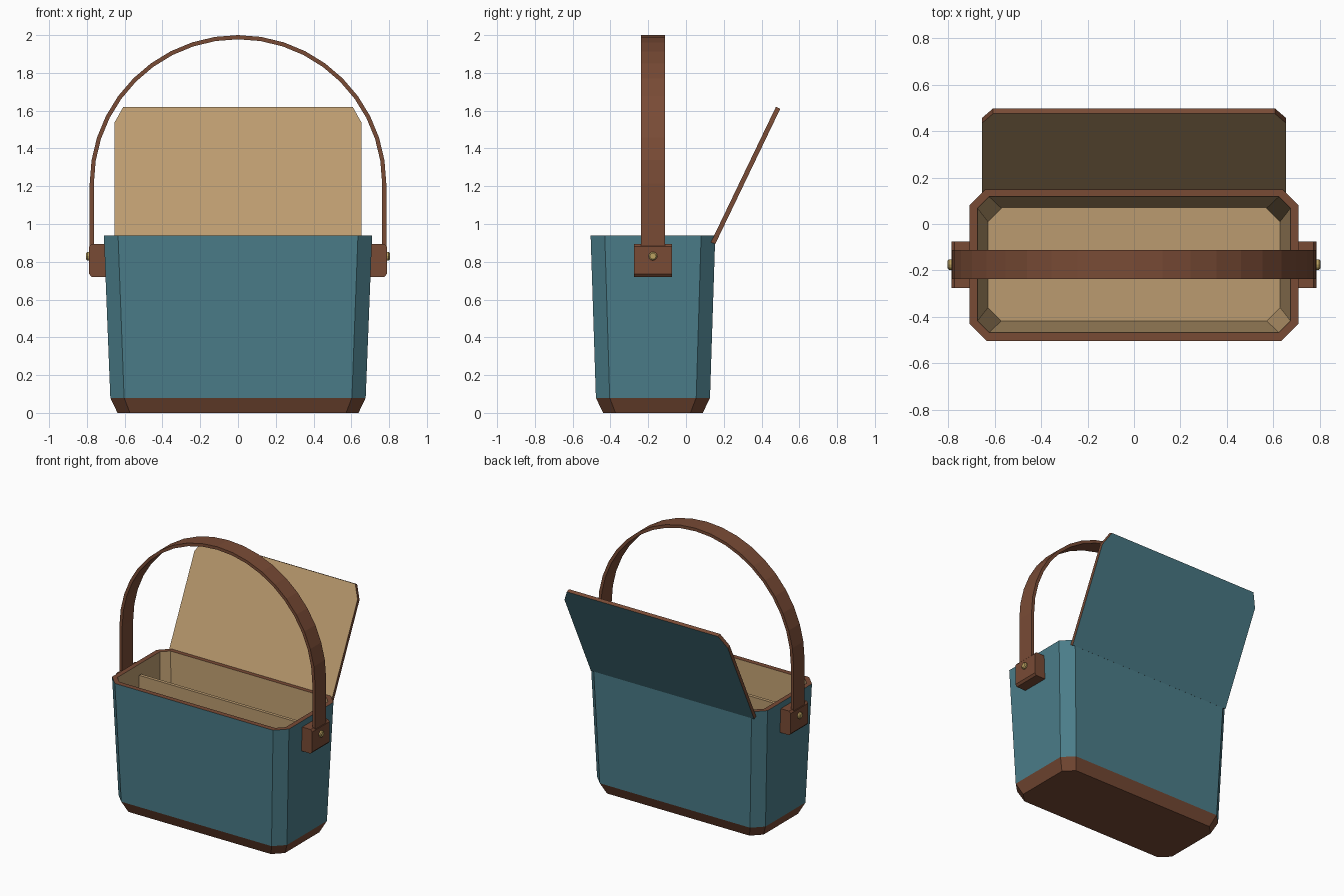
import bpy, bmesh, math
from mathutils import Vector

if "Cube" in bpy.data.objects:
    bpy.data.objects.remove(bpy.data.objects["Cube"])

CY = -0.175  # centre line of the basket in y


def material(name, rgb):
    m = bpy.data.materials.new(name)
    m.diffuse_color = (*rgb, 1)
    m.use_nodes = True
    m.node_tree.nodes["Principled BSDF"].inputs["Base Color"].default_value = m.diffuse_color
    return m


TEAL = material("teal_cloth", (0.07, 0.205, 0.25))
BROWN = material("brown_leather", (0.19, 0.07, 0.036))
TAN = material("tan_lining", (0.5, 0.33, 0.16))
BRASS = material("brass", (0.5, 0.36, 0.12))


def loft(name, rings, mats):
    """Skin a list of point rings; mats = [first cap, band 1, ..., last cap]."""
    bm = bmesh.new()
    slots = list(dict.fromkeys(mats))
    vs = [[bm.verts.new(p) for p in r] for r in rings]
    n = len(vs[0])
    bm.faces.new(vs[0][::-1]).material_index = slots.index(mats[0])
    for a, b, m in zip(vs, vs[1:], mats[1:-1]):
        for i in range(n):
            j = (i + 1) % n
            bm.faces.new((a[i], a[j], b[j], b[i])).material_index = slots.index(m)
    bm.faces.new(vs[-1]).material_index = slots.index(mats[-1])
    bmesh.ops.recalc_face_normals(bm, faces=bm.faces)
    me = bpy.data.meshes.new(name)
    bm.to_mesh(me)
    bm.free()
    for m in slots:
        me.materials.append(m)
    ob = bpy.data.objects.new(name, me)
    bpy.context.collection.objects.link(ob)
    return ob


def octagon(hx, hy, c, z):
    """Rectangle with cut corners, centred on the basket."""
    quarter = [(hx, hy - c), (hx - c, hy)]
    pts = quarter + [(-x, y) for x, y in quarter[::-1]]
    pts += [(-x, -y) for x, y in pts]
    return [(x, CY + y, z) for x, y in pts]


# Tapered body: leather base, cloth wall, leather rim, lined cavity
loft("basket_body", [
    octagon(0.638, 0.264, 0.066, 0),
    octagon(0.676, 0.302, 0.073, 0.08),
    octagon(0.71, 0.33, 0.075, 0.94),
    octagon(0.675, 0.293, 0.05, 0.94),
    octagon(0.63, 0.243, 0.058, 0.1),
], [BROWN, BROWN, TEAL, BROWN, TAN, TAN])

# Divider board across the inside
rect = [(-0.662, -0.012), (0.662, -0.012), (0.662, 0.012), (-0.662, 0.012)]
loft("divider", [[(x, CY + y, z) for x, y in rect] for z in (0.09, 0.87)], [TAN] * 3)

# Open lid: lined front, cloth back, leather edge
hinge = Vector((0, 0.132, 0.904))
up = (Vector((0, 0.476, 1.62)) - hinge).normalized()
back = Vector((0, up.z, -up.y))
L = 0.795
outline = [(-0.655, 0), (0.655, 0), (0.655, L - 0.095), (0.607, L),
           (-0.607, L), (-0.655, L - 0.095)]
loft("lid", [[hinge + Vector((x, 0, 0)) + up * v + back * t for x, v in outline]
             for t in (0, 0.025)], [TAN, BROWN, TEAL])

# Strap handle: straight sides and a half-round top
R, T, W, ZC, SEG = 0.785, 0.022, 0.063, 1.215, 20
path = [(1, 0, 0.8)]
path += [(math.cos(math.pi * i / SEG), math.sin(math.pi * i / SEG), ZC)
         for i in range(SEG + 1)]
path += [(-1, 0, 0.8)]
loft("handle", [[(c * r, CY + y, z + s * r)
                 for r, y in ((R, -W), (R, W), (R - T, W), (R - T, -W))]
                for c, s, z in path], [BROWN] * (len(path) + 1))

# Side lugs and rivets, mirrored
for side, tag in ((1, "right"), (-1, "left")):
    prof = [(0.68, 0.72), (0.775, 0.72), (0.788, 0.735),
            (0.788, 0.88), (0.775, 0.895), (0.68, 0.895)]
    loft("handle_lug_" + tag, [[(side * x, CY + y, z) for x, z in prof]
                               for y in (-0.1, 0.1)], [BROWN] * 3)
    loft("rivet_" + tag, [[(side * x, CY + r * math.cos(a * math.pi / 6),
                            0.83 + r * math.sin(a * math.pi / 6)) for a in range(12)]
                          for x, r in ((0.77, 0.023), (0.798, 0.023), (0.804, 0.016))],
         [BRASS] * 4)
